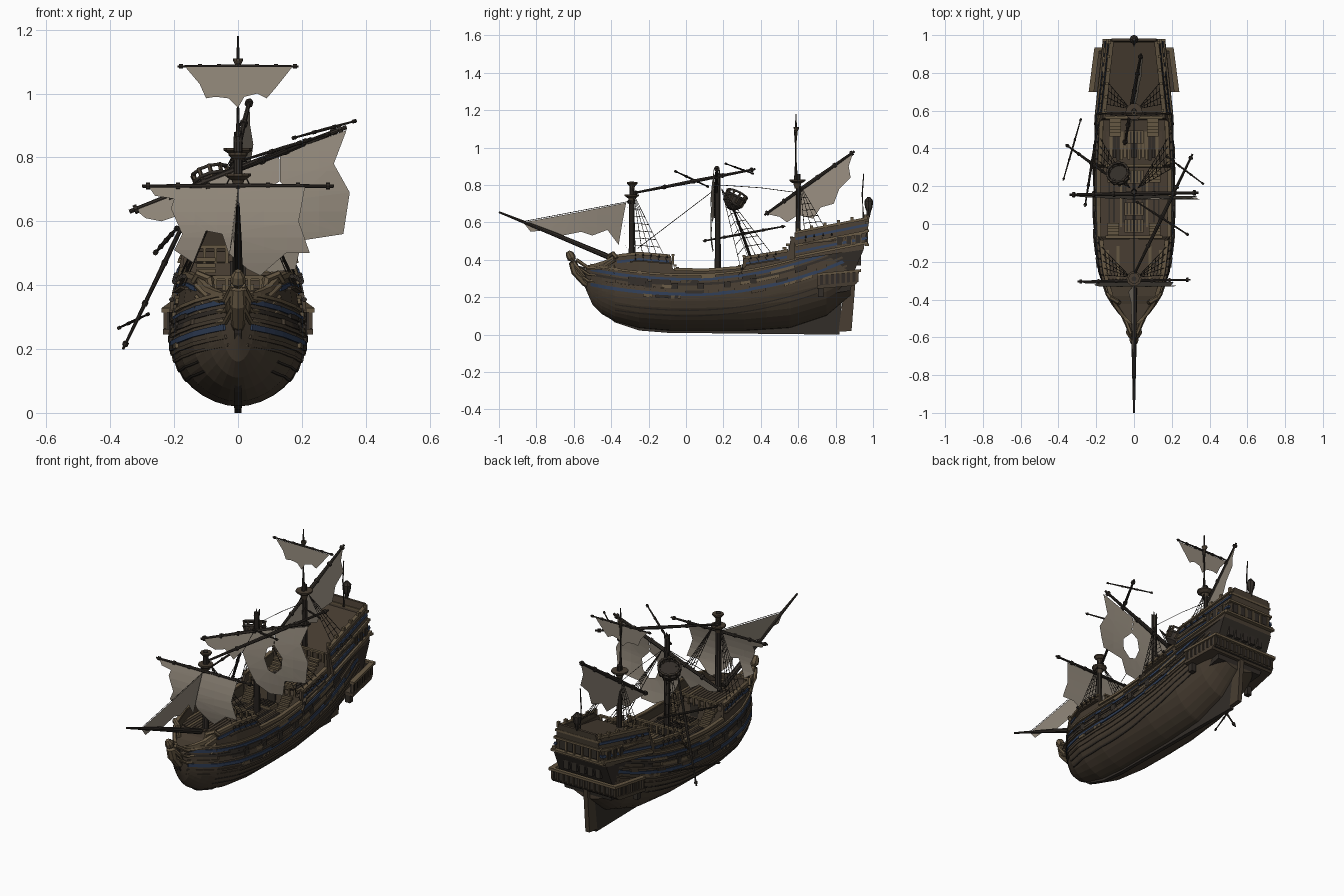
import bpy, bmesh, random
from math import sin, pi, sqrt
from mathutils import Vector, Matrix

if "Cube" in bpy.data.objects:
    bpy.data.objects.remove(bpy.data.objects["Cube"])
random.seed(4)

def material(name, r, g, b):
    m = bpy.data.materials.new(name); m.diffuse_color = (r, g, b, 1); return m
WOOD = material("wood", .065, .048, .032)
DARK = material("dark_wood", .032, .026, .021)
TRIM = material("trim_wood", .13, .095, .055)
BLUE = material("blue_paint", .03, .05, .10)
SAIL = material("sailcloth", .29, .25, .20)

def make(name, verts, faces, mat, mirror=False):
    me = bpy.data.meshes.new(name)
    me.from_pydata([tuple(v) for v in verts], [], faces)
    bm = bmesh.new(); bm.from_mesh(me)
    bmesh.ops.recalc_face_normals(bm, faces=bm.faces[:])
    bm.to_mesh(me); bm.free()
    ob = bpy.data.objects.new(name, me)
    bpy.context.collection.objects.link(ob)
    me.materials.append(mat)
    if mirror: ob.modifiers.new("mirror", 'MIRROR')
    return ob

def loft(name, rings, mat, mirror=False):
    n = len(rings[0])
    faces = [(i*n+j, i*n+(j+1) % n, (i+1)*n+(j+1) % n, (i+1)*n+j) for i in range(len(rings)-1) for j in range(n)]
    faces += [tuple(range(n)), tuple(range((len(rings)-1)*n, len(rings)*n))]
    return make(name, [v for r in rings for v in r], faces, mat, mirror)

def prism(name, pts, xa, xb, mat, mirror=False):
    f = lambda x, p: x(*p) if callable(x) else x
    return loft(name, [[(f(x, p), *p) for p in pts] for x in (xa, xb)], mat, mirror)

def box(name, c, s, mat, mirror=False):
    y, z = c[1], c[2]; a, b = s[1]/2, s[2]/2
    return prism(name, [(y-a, z-b), (y+a, z-b), (y+a, z+b), (y-a, z+b)], c[0]-s[0]/2, c[0]+s[0]/2, mat, mirror)

def tube(name, stops, mat, sides=8, mirror=False):
    """stops: (point, radius) along a path"""
    P = [Vector(p) for p, r in stops]; rings = []
    for i, (p, r) in enumerate(stops):
        q = (P[min(i+1, len(P)-1)] - P[max(i-1, 0)]).to_track_quat('Z', 'Y')
        rings.append([P[i] + q @ Vector((r*sin(2*pi*k/sides + pi/2), r*sin(2*pi*k/sides), 0)) for k in range(sides)])
    return loft(name, rings, mat, mirror)

def spar(name, a, b, r, bands=5):
    """yard: thick in the middle, with bands"""
    a, b = Vector(a), Vector(b)
    tube(name, [(a, r*.55), (a.lerp(b, .5), r), (b, r*.55)], DARK)
    d = (b-a).normalized() * .006
    for i in range(bands):
        p = a.lerp(b, .03 + .94*i/max(1, bands-1))
        tube(name + "_band", [(p-d, r*1.2), (p+d, r*1.2)], DARK)

def ropes(name, lines, r=.0017):
    cu = bpy.data.curves.new(name, 'CURVE'); cu.dimensions = '3D'
    cu.bevel_depth = r; cu.bevel_resolution = 0
    for ln in lines:
        s = cu.splines.new('POLY'); s.points.add(len(ln)-1)
        for q, p in zip(s.points, ln): q.co = (*p, 1)
    cu.materials.append(DARK)
    bpy.context.collection.objects.link(bpy.data.objects.new(name, cu))

# hull stations: y, half beam, keel z, widest z, top z, deck z
ST = [(-.535, .012, .24, .30, .36, .33), (-.50, .052, .16, .28, .37, .34), (-.45, .097, .11, .26, .38, .35),
      (-.38, .142, .07, .24, .42, .37), (-.25, .185, .035, .225, .435, .38), (-.08, .206, .02, .22, .42, .38),
      (-.07, .206, .02, .22, .35, .30), (.1, .210, .02, .22, .345, .30), (.30, .210, .02, .23, .36, .30),
      (.31, .210, .02, .23, .41, .37), (.55, .20, .035, .27, .45, .39), (.56, .20, .037, .27, .52, .47),
      (.75, .18, .10, .31, .54, .49), (.88, .16, .21, .34, .55, .50)]
def station(y):
    for a, b in zip(ST, ST[1:]):
        if y <= b[0]:
            t = max(0, (y-a[0])/(b[0]-a[0])); return [p+(q-p)*t for p, q in zip(a, b)]
    return list(ST[-1])
def hx(y, z):
    _, b, k, w, s, d = station(y)
    if z >= w: return b*(1-.7*(z-w))
    c = min(1, max(0, 1-(z-k)/(w-k)))
    return b*sqrt(1-c*c)**1.1

sections = []
for a, b in list(zip(ST, ST[1:])) + [(ST[-1], None)]:
    for t in ((0, .5) if b else (0,)):
        y, _, k, w, s, d = station(a[0] + (t*(b[0]-a[0]) if b else 0))
        zs = [k+(w-k)*(1-sin(pi/2*(1-j/8))) for j in range(9)] + [w+(s-w)*j/4 for j in range(1, 5)]
        sec = [(hx(y, z), y, z) for z in zs]
        xt = max(.003, sec[-1][0]-.014)
        sections.append(sec + [(xt, y, s), (xt, y, d), (0, y, d)])
loft("hull", sections, WOOD, True)

# planking strips that follow the hull
def strip(name, zf, h, out, y0, y1, mat):
    n = max(2, int((y1-y0)/.04)); R = []
    for i in range(n+1):
        y = y0+(y1-y0)*i/n; z = zf(y); a, b = hx(y, z-h/2), hx(y, z+h/2)
        R.append([(max(0, a-.012), y, z-h/2), (a+out, y, z-h/2), (b+out, y, z+h/2), (max(0, b-.012), y, z+h/2)])
    return loft(name, R, mat, True)
def sheer(z0): return lambda y: z0 + (.26 if y > 0 else .19)*(y-.02)**2
for z0, h, o, m in [(.10, .006, .003, DARK), (.13, .006, .003, DARK), (.16, .008, .004, WOOD), (.185, .012, .006, WOOD),
                    (.215, .018, .006, BLUE), (.24, .012, .008, WOOD), (.27, .014, .005, DARK), (.295, .016, .006, BLUE), (.32, .012, .009, TRIM)]:
    strip("wale", sheer(z0), h, o, -.51 if z0 > .15 else -.38, .86 if z0 > .15 else .7, m)
for i in range(30):
    y = random.uniform(-.4, .7)
    strip("patch_plank", sheer(random.choice((.2, .228, .255, .283, .308))), .016, .010, y, y+random.uniform(.05, .14), random.choice((WOOD, DARK, TRIM)))
top = lambda y: station(y)[4]
for y0, y1 in ((-.53, -.39), (-.385, -.085), (-.065, .295), (.315, .545)):
    strip("cap_rail", top, .016, .009, y0, y1, TRIM)
for y0, y1 in ((-.37, -.09), (.32, .54)):
    strip("castle_stripe", lambda y: top(y)-.033, .014, .006, y0, y1, BLUE)
for i in range(5):   # gunports
    y = -.2+i*.14; z = sheer(.258)(y)
    box("gunport", (hx(y, z)+.003, y, z), (.018, .035, .032), DARK, True)
for y0, y1 in ((-.30, -.08), (.28, .5), (.62, .8)):   # channels carrying the shrouds
    strip("channel", lambda y: top(y)-.04, .008, .018, y0, y1, WOOD)
for y0, y1, n in ((-.36, -.09, 8), (-.06, .29, 12), (.32, .54, 8)):   # deck planks
    for i in range(n):
        x = (i+.5)/n*.15; z = station((y0+y1)/2)[5]
        box("deck_plank", (x, (y0+y1)/2, z+.002), (.15/n*.8, (y1-y0)*random.uniform(.6, .95), .006), random.choice((WOOD, DARK, TRIM)), True)

# keel, stem, rudder
prism("keel_and_stem", [(-.585, .37), (-.54, .25), (-.46, .13), (-.38, .065), (-.25, .022), (-.1, .01), (.82, 0), (.84, .28),
      (.75, .16), (.6, .07), (.2, .04), (-.25, .06), (-.42, .14), (-.5, .24), (-.54, .36)], -.011, .011, DARK)
prism("rudder", [(.815, .015), (.885, .02), (.905, .27), (.85, .28)], -.013, .013, WOOD)

# beakhead and figurehead
tube("figurehead_body", [((0, -.47, .24), .014), ((0, -.54, .28), .022), ((0, -.59, .34), .026), ((0, -.605, .385), .022), ((0, -.60, .41), .016)], TRIM)
tube("figurehead_head", [((0, -.60, .395), .012), ((0, -.612, .41), .024), ((0, -.622, .43), .022), ((0, -.632, .445), .01)], TRIM)
tube("figurehead_arm", [((.016, -.6, .385), .011), ((.032, -.575, .35), .011), ((.028, -.545, .31), .009)], TRIM, 6, True)
for dz, r in ((0, .009), (.035, .008), (.07, .010)):
    tube("head_rail", [((.015, -.585, .33+dz), r), ((.04, -.52, .285+dz), r), ((.08, -.45, .28+dz), r), ((.13, -.38, .33+dz), r)], TRIM, 6, True)
make("beak_platform", [(.018, -.6, .34), (-.018, -.6, .34), (-.11, -.4, .36), (.11, -.4, .36)], [(0, 1, 2, 3)], WOOD)
tube("forecastle_scroll", [((.08, -.415, .36), .012), ((.09, -.41, .42), .014), ((.125, -.39, .435), .012), ((.14, -.37, .41), .010)], TRIM, 6, True)

# stern castle with bulwarks, windows and galleries
def side(o, s=1): return lambda y, z: s*(.18-.06*(y-.6)-.24*(z-.47)+o)
wid = side(0)
prism("stern_castle", [(.58, .40), (.95, .455), (.972, .585), (.58, .505)], side(0, -1), wid, WOOD)
prism("castle_bulwark", [(.58, .49), (.972, .56), (.978, .63), (.90, .61), (.58, .545)], side(-.014), wid, WOOD, True)
prism("stern_board", [(.955, .56), (.972, .56), (.982, .64), (.968, .64)], side(0, -1), wid, WOOD)
for z0, m, o in ((.41, TRIM, .012), (.435, BLUE, .006), (.47, TRIM, .009), (.505, BLUE, .006), (.54, TRIM, .010)):
    prism("castle_band", [(.585, z0), (.97, z0+.075), (.97, z0+.089), (.585, z0+.013)], side(-.01), side(o), m, True)
for z in (.48, .555, .60):
    box("stern_band", (0, .968, z), (2*wid(.96, z)+.02, .022, .012), TRIM)
prism("lower_counter", [(.78, .22), (.88, .235), (.90, .34), (.95, .455), (.75, .43)], lambda y, z: -.165+.3*max(0, .3-z), lambda y, z: .165-.3*max(0, .3-z), DARK)
def gal(x, s=1): return lambda y, z: s*(x-.13*(y-.7))
prism("gallery_floor", [(.70, .245), (.90, .262), (.92, .285), (.70, .262)], gal(.235, -1), gal(.235), WOOD)
prism("gallery_wall", [(.705, .255), (.915, .275), (.925, .335), (.705, .32)], gal(.215), gal(.228), DARK, True)
prism("gallery_rail", [(.70, .315), (.935, .335), (.935, .35), (.70, .328)], gal(.212), gal(.24), TRIM, True)
box("gallery_back_rail", (0, .925, .342), (.42, .02, .014), TRIM)
box("gallery_back_wall", (0, .908, .305), (.40, .012, .065), DARK)
box("gallery_bracket", (.195, .72, .225), (.03, .03, .05), DARK, True)
for i in range(8):
    y = .71+i*.029
    box("gallery_baluster", (.229-.13*(y-.7), y, .294+.08*(y-.7)), (.010, .012, .06), WOOD, True)
for i in range(13):
    box("gallery_back_baluster", (-.195+i*.0325, .918, .31), (.010, .010, .055), WOOD)
for i in range(5):
    box("stern_window", (-.1+i*.05, .963, .52), (.032, .012, .05), DARK)
    box("stern_pillar", (-.125+i*.05, .966, .52), (.010, .014, .07), TRIM)
    box("lower_window", (-.1+i*.05, .925, .395), (.03, .02, .05), DARK)
for y in (.82, .87, .92):
    z = .497+.1*(y-.8)
    box("side_window", (wid(y, z)+.004, y, z), (.014, .026, .046), DARK, True)
    box("side_window_frame", (wid(y, z)+.002, y, z), (.012, .036, .058), TRIM, True)
for i in range(6):
    y = .60+i*.072
    box("rail_post", (wid(y, .56)-.007, y, .555+.2*(y-.6)), (.016, .016, .03), TRIM, True)
tube("lantern", [((0, .975, .63), .008), ((0, .977, .66), .012), ((0, .977, .68), .02), ((0, .977, .715), .024), ((0, .977, .735), .008)], DARK)
tube("flag_pole", [((0, .95, .6), .006), ((0, .942, .75), .004), ((0, .95, .86), .003)], DARK, 6)

# deck fittings
for y, z in ((-.01, .30), (.08, .30), (.25, .30), (.46, .385)):
    box("hatch_coaming", (0, y, z+.008), (.10, .07, .022), TRIM)
    for i in range(5): box("hatch_grating", (-.036+i*.018, y, z+.02), (.008, .06, .008), DARK)
for i in range(5):
    box("deck_stair", (.11, .285-i*.014, .365-i*.014), (.06, .016, .012), TRIM, True)
    box("poop_stair", (.10, .545-i*.018, .48-i*.018), (.06, .02, .012), TRIM, True)
    box("fore_stair", (.11, -.06+i*.014, .37-i*.014), (.06, .016, .012), TRIM, True)
for y, z in ((.555, .44), (.302, .34), (-.077, .345)):
    box("cabin_door", (0, y, z), (.05, .012, .07), DARK)
    for i in range(9): box("break_rail_post", (-.14+i*.035, y+.008, z+.055), (.010, .010, .05), TRIM)
    box("break_rail", (0, y+.008, z+.08), (.30, .016, .010), TRIM)

# masts and tops
def mast(name, y, z0, z1, r, r2): tube(name, [((0, y, z0), r), ((0, y, z1), r2)], DARK, 10)
def mast_top(p, r):
    for a, b, ra, rb in ((0, .012, r*.6, r), (.012, .02, r, r), (-.03, 0, r*.3, r*.5)):
        tube("mast_top", [(Vector(p)+Vector((0, 0, a)), ra), (Vector(p)+Vector((0, 0, b)), rb)], WOOD, 10)
mast("foremast", -.29, .36, .82, .018, .013)
mast_top((0, -.287, .795), .03); mast_top((0, -.29, .73), .04)
mast("mainmast", .17, .28, .865, .018, .014)
for i in range(4):
    tube("broken_splinter", [((.007*(i % 2*2-1), .17+.007*(i//2*2-1), .85), .007), ((.01*(i % 2*2-1), .17+.008*(i//2*2-1), .872+.004*i), .002)], DARK, 4)
mast("mizzenmast", .60, .46, .86, .015, .012)
tube("mizzen_topmast", [((0, .588, .82), .011), ((0, .586, 1.09), .009), ((0, .588, 1.1), .005), ((0, .588, 1.18), .003)], DARK)
mast_top((0, .595, .81), .045); mast_top((0, .59, 1.09), .015)
M = Matrix.Translation((-.07, .245, .69)) @ Matrix.Rotation(-.5, 4, (1, .6, 0))   # fallen crow's nest
at = lambda z, r: (M @ Vector((0, 0, z)), r)
tube("nest_cup", [at(-.02, .02), at(0, .045), at(.045, .056), at(.045, .048), at(.01, .04)], DARK, 12)
for z in (.045, .07):
    ropes("nest_hoop", [[M @ Vector((.057*sin(2*pi*k/12), .057*sin(2*pi*k/12+pi/2), z)) for k in range(13)]], .007)
for k in range(10):
    s, c = sin(2*pi*k/10), sin(2*pi*k/10+pi/2)
    tube("nest_post", [(M @ Vector((.05*s, .05*c, .01)), .007), (M @ Vector((.057*s, .057*c, .075)), .007)], WOOD, 5)

# yards and fallen spars
spar("fore_yard", (-.3, -.305, .71), (.3, -.295, .71), .009, 7)
spar("main_yard", (-.34, .155, .63), (.34, .165, .895), .012, 7)
spar("mizzen_top_yard", (-.19, .585, 1.085), (.19, .585, 1.085), .006, 7)
spar("lateen_yard", (-.05, .42, .64), (.037, .90, .98), .011, 6)
spar("fallen_topmast", (-.01, -.29, .755), (.31, .37, .885), .010, 5)
spar("fallen_cross_spar", (.29, -.06, .875), (.01, .12, .79), .006, 4)
spar("fallen_end_spar", (.17, .36, .86), (.37, .21, .915), .005, 4)
spar("hanging_topmast", (-.10, .23, .74), (-.36, .42, .20), .008, 5)
spar("hanging_yard", (-.26, .09, .50), (-.19, .53, .58), .007, 5)
spar("hanging_end_yard", (-.375, .23, .265), (-.28, .56, .31), .005, 4)
tube("bowsprit", [((0, -.34, .385), .016), ((0, -.7, .535), .012), ((0, -1, .655), .005)], DARK)

# torn sails: flat outline, cut into a grid, then bellied
def sail(name, pts, place):
    bm = bmesh.new()
    bm.faces.new([bm.verts.new((u, 0, v)) for u, v in pts]).normal_update()
    bmesh.ops.triangulate(bm, faces=bm.faces[:])
    for ax in (0, 2):
        lo, hi = min(v.co[ax] for v in bm.verts), max(v.co[ax] for v in bm.verts)
        no = Vector((ax == 0, 0, ax == 2))
        for i in range(1, 7):
            bmesh.ops.bisect_plane(bm, geom=bm.verts[:]+bm.edges[:]+bm.faces[:], plane_co=no*(lo+(hi-lo)*i/7), plane_no=no)
    bm.verts.index_update()
    make(name, [place(v.co.x, v.co.z) for v in bm.verts], [[v.index for v in f.verts] for f in bm.faces], SAIL)
    bm.free()
sail("fore_sail", [(-.28, .708), (.21, .708), (.19, .6), (.225, .5), (.15, .5), (.07, .43), (.03, .45), (-.03, .50), (-.05, .56), (-.10, .57),
     (-.14, .47), (-.2, .51), (-.175, .56), (-.21, .64), (-.20, .67), (-.26, .68)], lambda u, v: (u, -.306-.025*sin(pi*min(1, (.71-v)/.3)), v))
sail("main_sail", [(-.32, .635), (.129, .81), (.13, .725), (.09, .70), (.075, .64), (.10, .58), (.14, .57), (.18, .61), (.185, .67), (.131, .725), (.131, .81),
     (.34, .885), (.30, .78), (.35, .69), (.33, .56), (.2, .54), (.18, .45), (.1, .44), (.02, .48), (-.03, .56), (-.07, .64), (-.12, .58), (-.18, .62), (-.24, .60), (-.29, .61)],
     lambda u, v: (u, .15-.02*sin(pi*min(1, max(0, (.76+.39*u-v)/.4))), v))
sail("mizzen_top_sail", [(-.165, 1.083), (.17, 1.083), (.12, 1.02), (.09, .985), (.06, 1.0), (.02, .99), (0, .955), (-.03, .985), (-.07, .99), (-.1, .985), (-.12, 1.03)],
     lambda u, v: (u, .578-.05*(1.085-v), v))
sail("lateen_sail", [(.43, .645), (.66, .81), (.895, .975), (.87, .90), (.88, .84), (.82, .78), (.79, .70), (.72, .68), (.68, .62), (.6, .64), (.54, .60), (.50, .63)],
     lambda u, v: (-.05+.18*(u-.42)+.12*(.64+.71*(u-.42)-v), u, v))
sail("jib_sail", [(-.87, .60), (-.6, .65), (-.32, .705), (-.34, .6), (-.36, .48), (-.42, .56), (-.5, .53), (-.56, .55), (-.66, .53), (-.74, .56), (-.83, .55)],
     lambda u, v: (-.25*(.71+.19*(u+.3)-v)*(u+.9), u, v))

# shrouds with ratlines, and stays
def shrouds(name, head, y0, y1, n=5):
    lines = []
    for sx in (1, -1):
        ys = [y0+(y1-y0)*i/(n-1) for i in range(n)]
        feet = [Vector((sx*(hx(y, top(y)-.035)+.012), y, top(y)-.035)) for y in ys]
        H = Vector(head)+Vector((sx*.02, 0, 0))
        lines += [[f, H] for f in feet] + [[f.lerp(H, t/9) for f in feet] for t in range(2, 8)]
        for f in feet: tube("deadeye", [(f+Vector((0, -.004, .03)), .008), (f+Vector((0, .004, .03)), .008)], DARK, 6)
    ropes(name, lines)
shrouds("fore_shrouds", (0, -.28, .75), -.27, -.10)
shrouds("main_shrouds", (0, .19, .78), .30, .48)
shrouds("mizzen_shrouds", (0, .61, .80), .64, .78, 4)
ropes("stays", [[(0, -.26, .46), (0, .16, .78)], [(0, .18, .80), (0, .4, .785), (0, .59, .76)], [(0, -.87, .605), (0, -.29, .715)]])

for m in bpy.data.materials:
    if m.users and not m.is_grease_pencil:
        m.use_nodes = True
        m.node_tree.nodes["Principled BSDF"].inputs["Base Color"].default_value = m.diffuse_color
